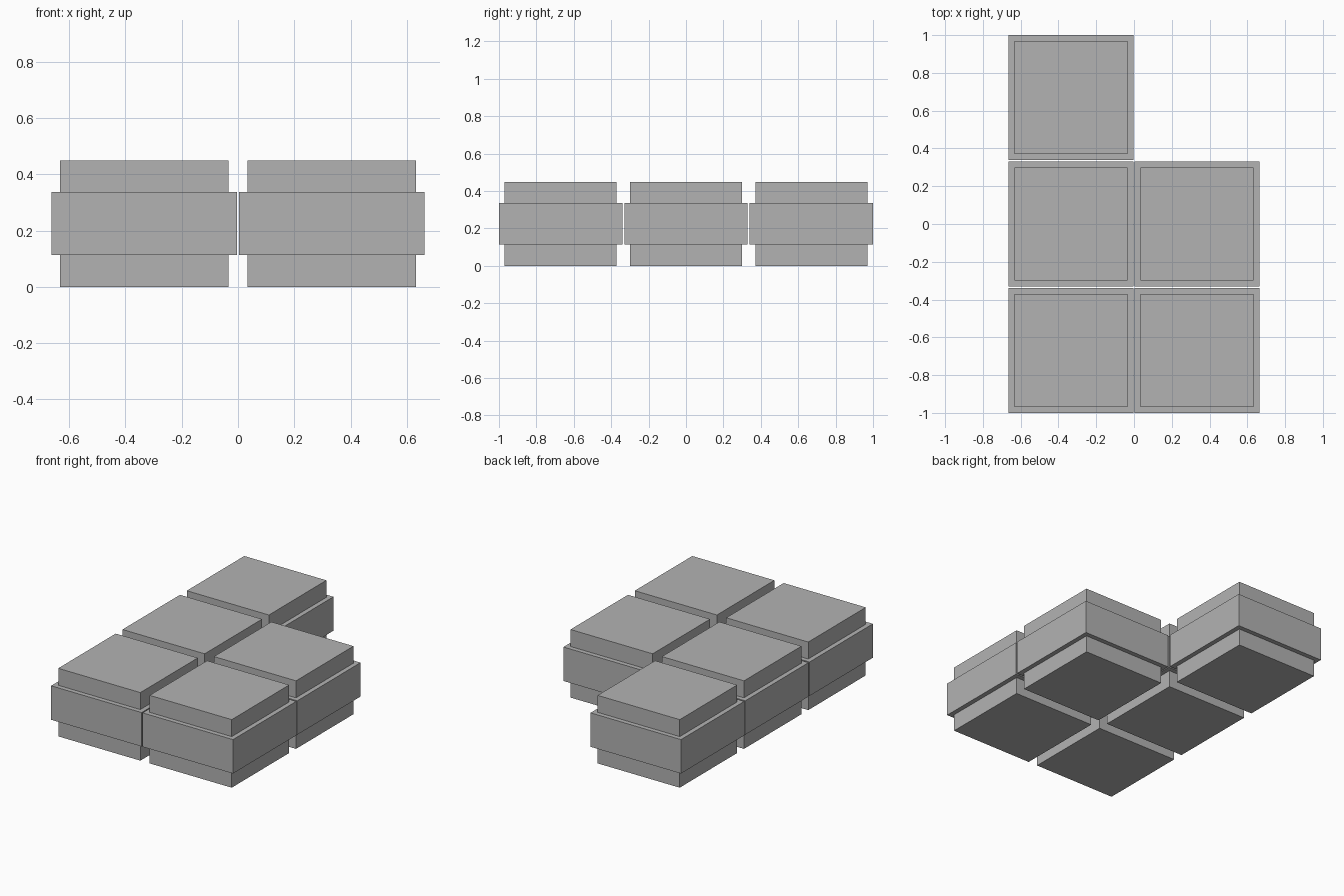
import bpy
import bmesh

if "Cube" in bpy.data.objects:
    bpy.data.objects.remove(bpy.data.objects["Cube"])

SIZE, STEP = 0.66, 0.043          # block width, ledge width
LOW, HIGH, TOP = 0.113, 0.337, 0.449
PITCH_X, PITCH_Y = 0.667, 0.67

grey = bpy.data.materials.new("grey")
grey.diffuse_color = (0.45, 0.45, 0.45, 1)
grey.use_nodes = True
grey.node_tree.nodes["Principled BSDF"].inputs["Base Color"].default_value = grey.diffuse_color


def stepped_block(name, x, y):
    """Wide middle slab with a smaller raised step above and below."""
    bm = bmesh.new()
    bmesh.ops.create_cube(bm, size=1)
    for v in bm.verts:
        v.co = (x + v.co.x * SIZE, y + v.co.y * SIZE,
                HIGH if v.co.z > 0 else LOW)
    bm.normal_update()
    caps = [f for f in bm.faces if abs(f.normal.z) > 0.9]
    # inset each cap, then pull it out to make the step
    for cap in caps:
        up = cap.normal.z > 0
        bmesh.ops.inset_region(bm, faces=[cap], thickness=STEP)
        ext = bmesh.ops.extrude_discrete_faces(bm, faces=[cap])["faces"][0]
        for v in ext.verts:
            v.co.z = TOP if up else 0
    bmesh.ops.recalc_face_normals(bm, faces=bm.faces)
    mesh = bpy.data.meshes.new(name)
    bm.to_mesh(mesh)
    bm.free()
    mesh.materials.append(grey)
    bpy.context.collection.objects.link(bpy.data.objects.new(name, mesh))


# Left column of three, right column of two
for column, side, rows in (("left", -0.5, (-1, 0, 1)), ("right", 0.5, (-1, 0))):
    for row in rows:
        label = {-1: "front", 0: "middle", 1: "back"}[row]
        stepped_block(f"{label}_{column}_block", side * PITCH_X, row * PITCH_Y)
